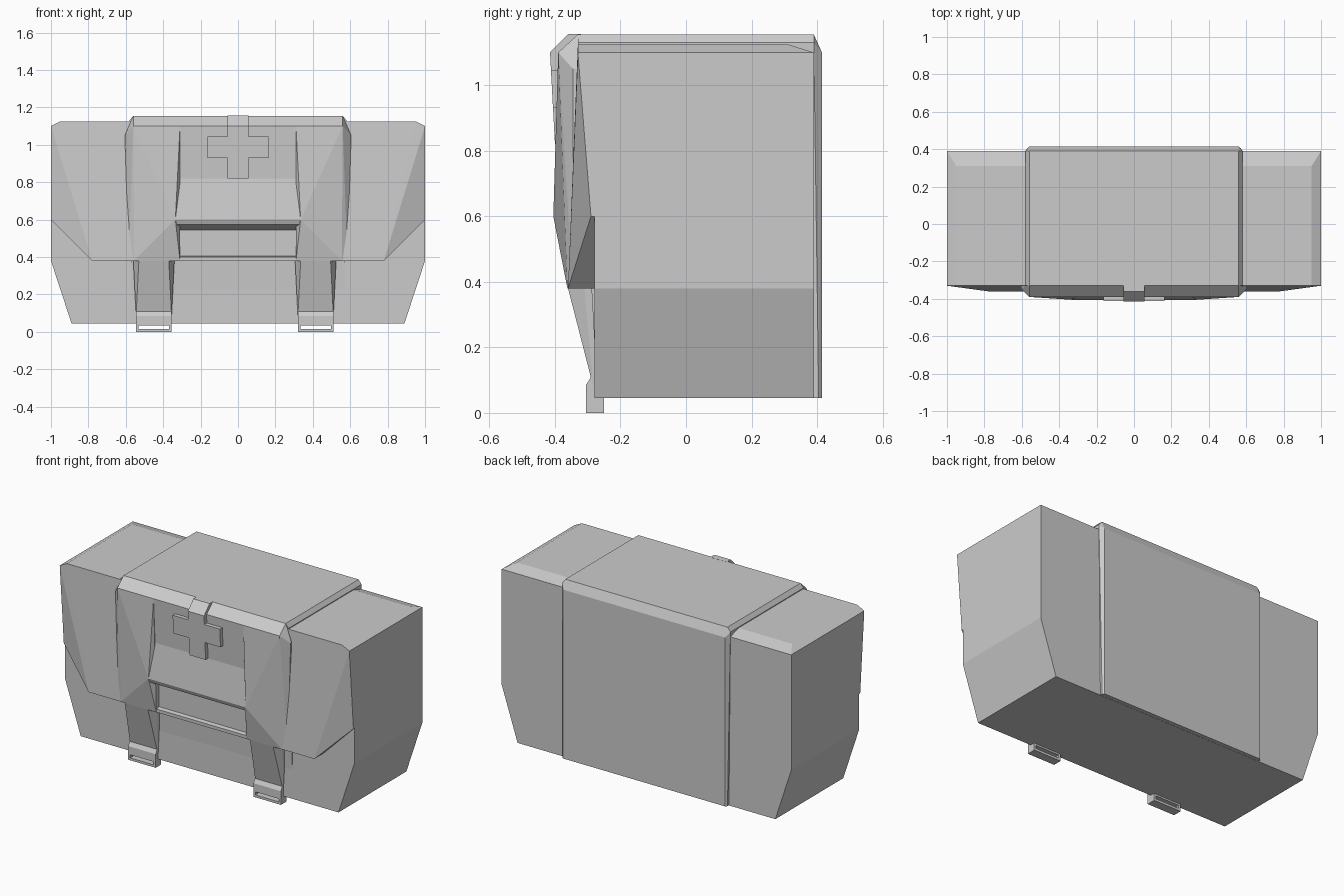
import bpy
import bmesh

cube = bpy.data.objects.get("Cube")
if cube:
    bpy.data.objects.remove(cube, do_unlink=True)

grey = bpy.data.materials.new("plain_grey")
grey.use_nodes = True
COLOR = (0.6, 0.6, 0.6, 1)
grey.diffuse_color = COLOR
grey.node_tree.nodes["Principled BSDF"].inputs["Base Color"].default_value = COLOR


def finish(name, bm):
    bmesh.ops.recalc_face_normals(bm, faces=bm.faces)
    mesh = bpy.data.meshes.new(name)
    bm.to_mesh(mesh)
    bm.free()
    mesh.materials.append(grey)
    obj = bpy.data.objects.new(name, mesh)
    bpy.context.collection.objects.link(obj)
    return obj


def hull(name, points):
    """Convex faceted solid around the points."""
    bm = bmesh.new()
    for p in points:
        bm.verts.new(p)
    res = bmesh.ops.convex_hull(bm, input=bm.verts)
    loose = {v for v in res["geom_interior"] if isinstance(v, bmesh.types.BMVert)}
    bmesh.ops.delete(bm, geom=list(loose), context="VERTS")
    bmesh.ops.dissolve_limit(bm, angle_limit=0.01, verts=bm.verts, edges=bm.edges)
    return finish(name, bm)


def both(points):
    """Points together with their mirror images across x."""
    return points + [(-x, y, z) for x, y, z in points]


def strip(name, profile, center=0):
    """Sweep a (half width, y, z) outline across x."""
    bm = bmesh.new()
    a = [bm.verts.new((center - w, y, z)) for w, y, z in profile]
    b = [bm.verts.new((center + w, y, z)) for w, y, z in profile]
    bm.faces.new(a)
    bm.faces.new(b[::-1])
    for i in range(len(a)):
        j = (i + 1) % len(a)
        bm.faces.new((a[i], b[i], b[j], a[j]))
    return finish(name, bm)


def box(name, x0, x1, y0, y1, z0, z1):
    return hull(name, [(x, y, z) for x in (x0, x1) for y in (y0, y1) for z in (z0, z1)])


# Bag body with tapered base and bevelled top
BASE, FRONT, BACK = 0.045, -0.28, 0.39
body = []
for y in (FRONT, BACK):
    body += [(0.89, y, BASE), (1, y, 0.38), (1, y, 1.1)]
body += [(0.95, FRONT, 1.125), (0.95, 0.31, 1.125)]
hull("bag_body", both(body))

# Wrapped central band over the top and back
hull("center_band", both([
    (0.56, -0.33, 1.155), (0.56, BACK, 1.155), (0.56, 0.415, 1.1),
    (0.56, 0.415, 0.046), (0.57, 0.405, 0.046), (0.58, BACK, 1.13),
    (0.58, -0.33, 1.13), (0.57, -0.27, 0.046)]))

# Flap wings and the raised sides of the front band
for side, s in (("left", 1), ("right", -1)):
    wing = [(1, -0.33, 1.1), (0.95, -0.33, 1.125), (0.5, -0.33, 1.125),
            (1, -0.29, 0.6), (0.78, -0.36, 0.38), (0.5, -0.36, 0.38),
            (1, -0.27, 0.6), (0.78, -0.27, 0.38), (0.5, -0.27, 0.38),
            (1, -0.27, 1.1), (0.95, -0.27, 1.125), (0.5, -0.27, 1.125)]
    hull(side + "_flap_wing", [(s * x, y, z) for x, y, z in wing])
    rail = [(0.56, -0.33, 1.155), (0.605, -0.345, 1.05), (0.56, -0.39, 1.1),
            (0.585, -0.345, 0.38), (0.555, -0.362, 0.38), (0.31, -0.39, 1.1),
            (0.335, -0.405, 0.6), (0.31, -0.362, 0.38), (0.31, -0.33, 1.155),
            (0.31, -0.27, 1.155), (0.31, -0.27, 0.38), (0.56, -0.27, 1.155),
            (0.585, -0.27, 0.38), (0.6, -0.27, 1.05)]
    hull(side + "_band_rail", [(s * x, y, z) for x, y, z in rail])

# Middle panel with overhanging lip and recessed slot
strip("front_panel", [
    (0.312, -0.27, 1.155), (0.312, -0.33, 1.155), (0.312, -0.39, 1.1),
    (0.312, -0.375, 0.82), (0.335, -0.405, 0.6), (0.335, -0.395, 0.575),
    (0.312, -0.335, 0.545), (0.312, -0.335, 0.405), (0.312, -0.36, 0.4),
    (0.312, -0.36, 0.38), (0.312, -0.27, 0.38)])

# Raised cross
strip("cross_upright", [(0.056, y, z) for y, z in (
    (-0.32, 1.156), (-0.36, 1.156), (-0.415, 1.1), (-0.4, 0.82),
    (-0.36, 0.82), (-0.36, 1.1))])
strip("cross_bar", [(0.163, y, z) for y, z in (
    (-0.412, 1.045), (-0.406, 0.93), (-0.36, 0.93), (-0.36, 1.045))])

# Hanging straps with slotted buckles
for side, c in (("left", 0.415), ("right", -0.45)):
    hull(side + "_strap", [(c + s * w, y, z) for s in (-1, 1) for w, y, z in (
        (0.11, -0.27, 0.38), (0.11, -0.31, 0.38), (0.08, -0.36, 0.38),
        (0.095, -0.283, 0.08), (0.095, -0.27, 0.08))])
    strip(side + "_buckle", [(0.095, y, z) for y, z in (
        (-0.305, 0.034), (-0.305, 0.085), (-0.29, 0.11), (-0.27, 0.11),
        (-0.25, 0.044), (-0.25, 0.034))], c)
    box(side + "_buckle_bar", c - 0.095, c + 0.095, -0.305, -0.25, 0, 0.015)
    for s in (-1, 1):
        x = c + s * 0.088
        box(side + "_buckle_end", x - 0.007, x + 0.007, -0.305, -0.25, 0.015, 0.034)
